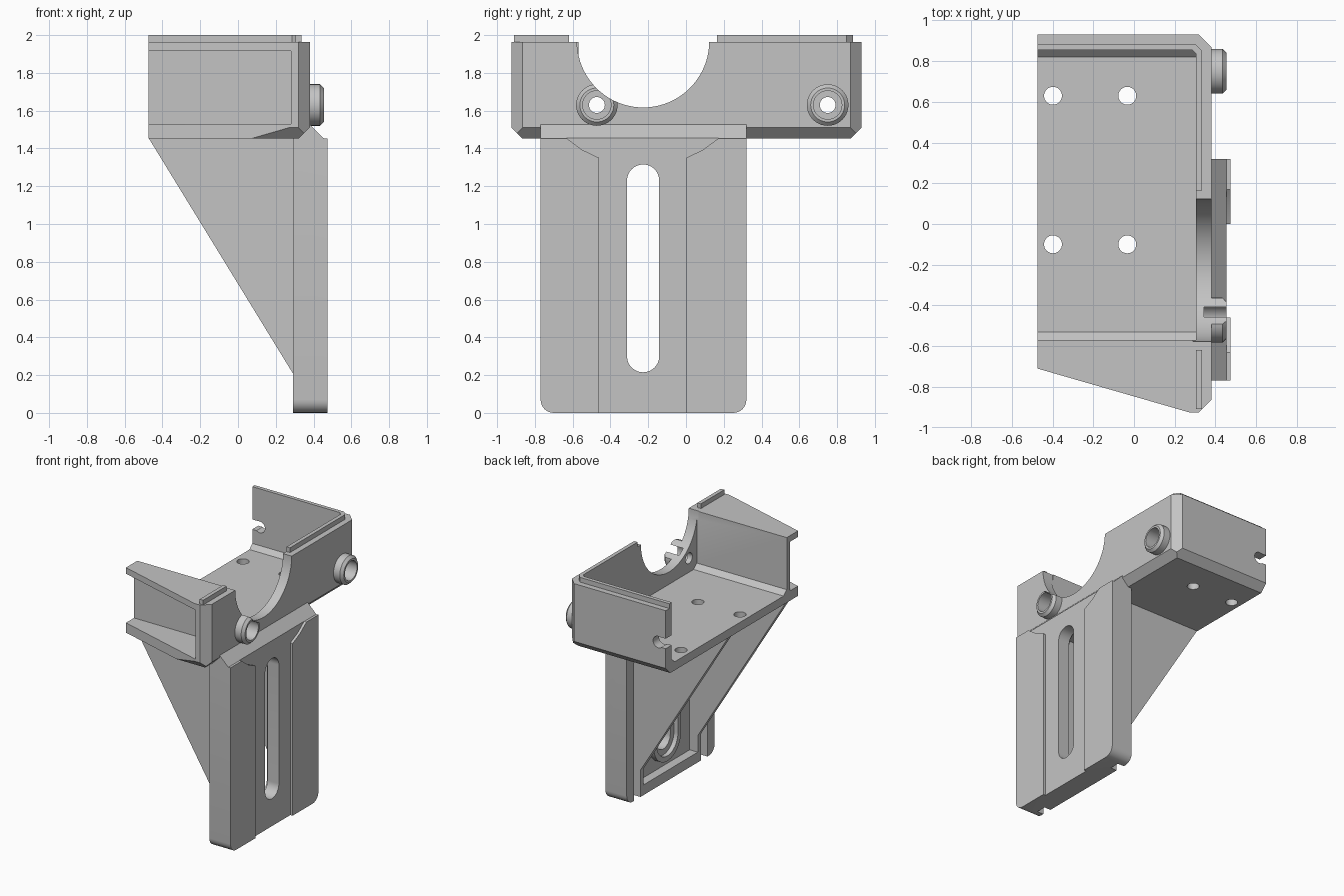
import bpy, bmesh, math
from mathutils import Vector

if "Cube" in bpy.data.objects:
    bpy.data.objects.remove(bpy.data.objects["Cube"], do_unlink=True)

GREY = (0.55, 0.55, 0.55, 1)
grey = bpy.data.materials.new("plain_grey")
grey.use_nodes = True
grey.diffuse_color = GREY
grey.node_tree.nodes["Principled BSDF"].inputs["Base Color"].default_value = GREY


def finish(name, bm):
    bmesh.ops.recalc_face_normals(bm, faces=bm.faces)
    mesh = bpy.data.meshes.new(name)
    bm.to_mesh(mesh)
    bm.free()
    mesh.materials.append(grey)
    ob = bpy.data.objects.new(name, mesh)
    bpy.context.scene.collection.objects.link(ob)
    return ob


def prism(name, axis, pts, lo, hi):
    """Extrude a flat outline along an axis; outline is the other two axes in order."""
    place = {"x": lambda p, t: (t, p[0], p[1]),
             "y": lambda p, t: (p[0], t, p[1]),
             "z": lambda p, t: (p[0], p[1], t)}[axis]
    bm = bmesh.new()
    face = bm.faces.new([bm.verts.new(place(p, lo)) for p in pts])
    grown = bmesh.ops.extrude_face_region(bm, geom=[face])
    step = Vector(place((0, 0), hi - lo))
    bmesh.ops.translate(bm, vec=step,
                        verts=[v for v in grown["geom"] if isinstance(v, bmesh.types.BMVert)])
    return finish(name, bm)


def box(name, x0, x1, y0, y1, z0, z1):
    return prism(name, "z", [(x0, y0), (x1, y0), (x1, y1), (x0, y1)], z0, z1)


def stadium(cy, z0, z1, r, n=24):
    """Upright rounded slot outline; equal heights give a circle."""
    pts = []
    for start, z in ((0, z1), (math.pi, z0)):
        for i in range(n + (z1 > z0)):
            a = start + math.pi * i / n
            pts.append((cy + r * math.cos(a), z + r * math.sin(a)))
    return pts


def arc(cy, cz, r, start, n=6):
    """Quarter circle of outline points."""
    return [(cy + r * math.cos(start + math.pi / 2 * i / n),
             cz + r * math.sin(start + math.pi / 2 * i / n)) for i in range(n + 1)]


def cut(ob, *cutters):
    bpy.context.view_layer.objects.active = ob
    for c in cutters:
        mod = ob.modifiers.new("cut", "BOOLEAN")
        mod.operation, mod.solver, mod.object = "DIFFERENCE", "EXACT", c
        bpy.ops.object.modifier_apply(modifier=mod.name)
        bpy.data.objects.remove(c, do_unlink=True)


def smooth(ob):
    bpy.ops.object.select_all(action="DESELECT")
    ob.select_set(True)
    bpy.context.view_layer.objects.active = ob
    bpy.ops.object.shade_smooth_by_angle(angle=math.radians(25))


MID = -0.227            # centre line of the mounting plate
BASE, TOP = 1.453, 1.963  # tray heights
BOSSES = (-0.472, 0.75)


def saddle():
    return prism("saddle_cutter", "x", stadium(MID, 1.967, 1.967, 0.35, 40), 0.29, 0.6)


# Tray: outline block, hollowed, with chamfered lower edges
tray = prism("tray", "z", [(-0.475, -0.71), (0.27, -0.925), (0.32, -0.925), (0.38, -0.865),
                           (0.38, 0.87), (0.32, 0.93), (-0.475, 0.93)], BASE, TOP)
cut(tray,
    prism("cavity", "x", [(-0.53, 1.52), (0.82, 1.52), (0.855, 1.555), (0.855, 3),
                          (-0.57, 3), (-0.57, 1.555)], -1, 0.305),
    box("side_pocket", -1, 0.28, -2, -0.61, 1.53, 1.915),
    prism("back_chamfer", "x", [(0.86, 1.44), (0.94, 1.52), (0.94, 1.44)], -1, 1),
    prism("front_chamfer", "x", [(-0.855, 1.44), (-0.935, 1.52), (-0.935, 1.44)], -1, 1),
    prism("long_chamfer", "y", [(0.31, 1.44), (0.39, 1.52), (0.39, 1.44)], -1, 1),
    saddle())

# Floor holes, boss holes and the wire notch in the back wall
for x in (-0.398, -0.033):
    for y in (0.63, -0.1):
        cut(tray, prism("floor_hole", "z", stadium(x, y, y, 0.044, 16), 1.3, 1.6))
for y in BOSSES:
    cut(tray,
        prism("wall_hole", "x", stadium(y, 1.63, 1.63, 0.042, 16), 0.25, 0.5),
        prism("wall_bore", "x", stadium(y, 1.63, 1.63, 0.075, 20), 0.345, 0.5))
cut(tray,
    prism("notch_round", "y", stadium(-0.41, 1.7, 1.7, 0.045, 12), 0.84, 1),
    box("notch_slit", -0.6, -0.41, 0.84, 1, 1.665, 1.743))
smooth(tray)

# Raised locating lips on the rim
prism("back_lip", "z", [(-0.475, 0.855), (0.285, 0.855), (0.305, 0.835), (0.305, 0.165),
                        (0.335, 0.165), (0.335, 0.85), (0.3, 0.885), (-0.475, 0.885)],
      TOP - 0.01, 2.0)
box("front_lip", 0.305, 0.335, -0.91, -0.62, TOP - 0.01, 2.0)

# Screw bosses: turned rings on the outer wall
RING = [(0.075, 0.36), (0.075, 0.455), (0.09, 0.455), (0.11, 0.435), (0.11, 0.36)]
SIDES = 40
for name, y in zip(("front_boss", "back_boss"), BOSSES):
    bm = bmesh.new()
    rings = []
    for i in range(SIDES):
        a = math.tau * i / SIDES
        rings.append([bm.verts.new((x, y + r * math.cos(a), 1.63 + r * math.sin(a)))
                      for r, x in RING])
    for i, ring in enumerate(rings):
        after = rings[(i + 1) % SIDES]
        for j in range(len(RING)):
            k = (j + 1) % len(RING)
            bm.faces.new((ring[j], ring[k], after[k], after[j]))
    boss = finish(name, bm)
    if y < 0:
        cut(boss, saddle())
    smooth(boss)


# Mounting plate: sloped top, front channel, hollow back, long slot
def slot(r, depth):
    return prism("slot", "x", stadium(MID, 0.3, 1.23, r), 0, depth)


plate = prism("mounting_plate", "x",
              arc(-0.7, 0.07, 0.07, math.pi) + arc(0.25, 0.07, 0.07, 1.5 * math.pi)
              + [(0.32, 1.56), (-0.77, 1.56)], 0.29, 0.474)
cut(plate,
    prism("top_slope", "y", [(0.376, 1.53), (0.455, BASE), (0.6, BASE), (0.6, 1.7), (0.2, 1.7),
                             (0.2, 1.48), (0.32, 1.48), (0.32, 1.53)], -1, 1),
    prism("channel", "x", [(-0.46, -1), (0, -1), (0, 1.35), (0.09, 1.393), (0.18, 1.46),
                           (-0.64, 1.46), (-0.55, 1.393), (-0.46, 1.35)], 0.454, 0.6),
    box("hollow", 0.2, 0.36, -0.56, 0.11, 0.08, BASE),
    slot(0.085, 1))
# Grooves between the side flanges and the gussets
for y in (-0.68, 0.15):
    cut(plate, box("side_groove", 0.2, 0.345, y, y + 0.08, -0.1, BASE))
smooth(plate)

# Stepped rim around the slot inside the hollow back
rim = prism("slot_rim", "x", stadium(MID, 0.3, 1.23, 0.17), 0.32, 0.37)
cut(rim, slot(0.13, 0.355), slot(0.085, 1))
smooth(rim)

# Twin triangular gussets under the tray
for name, y in (("front_gusset", -0.6), ("back_gusset", 0.11)):
    prism(name, "y", [(-0.475, BASE + 0.005), (0.29, 0.21), (0.37, 0.081), (0.38, 0.081),
                      (0.38, BASE + 0.005)], y, y + 0.04)
